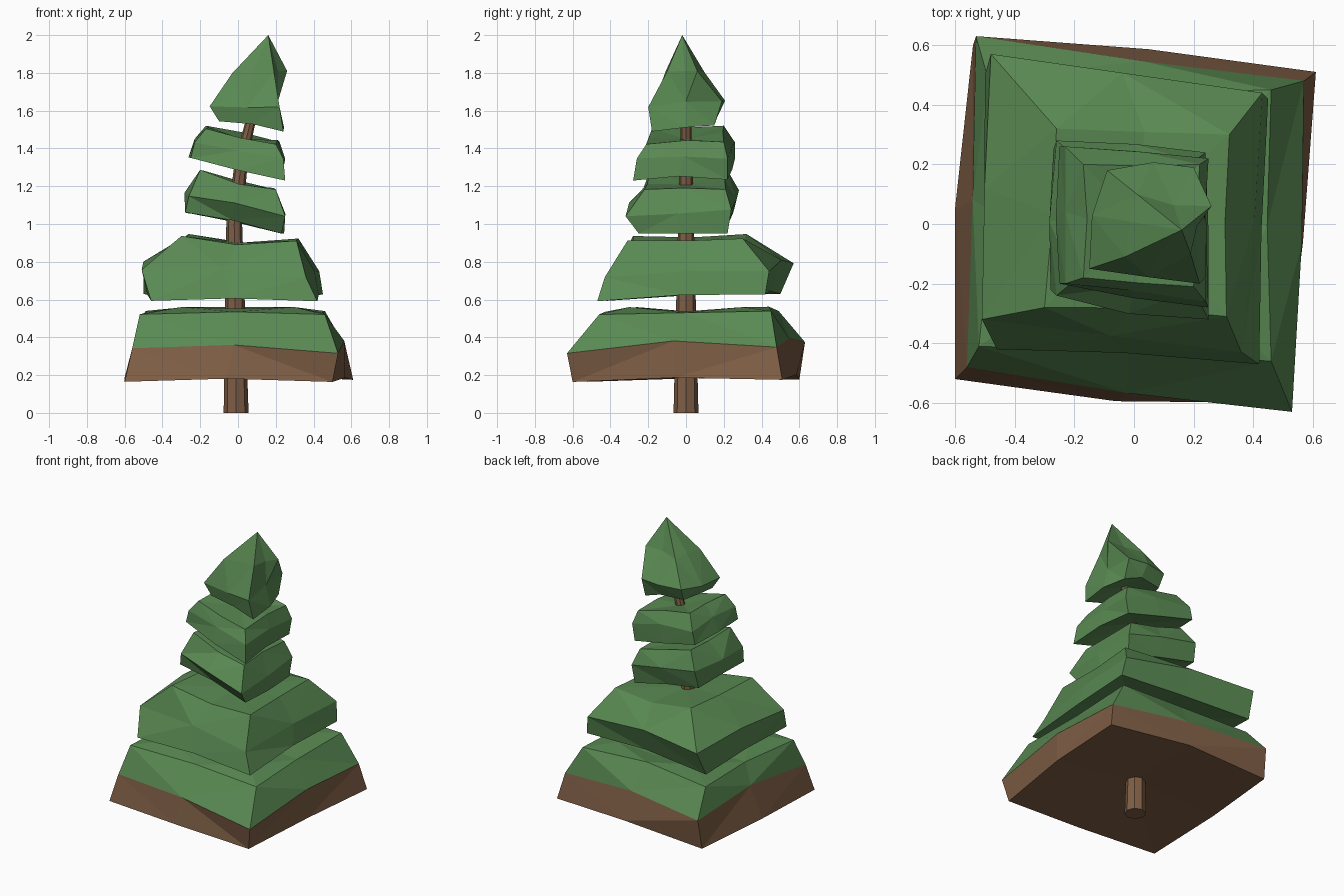
import bpy
import bmesh
import random
from mathutils import Vector

random.seed(4)

cube = bpy.data.objects.get("Cube")
if cube:
    bpy.data.objects.remove(cube, do_unlink=True)


def make_material(name, color):
    material = bpy.data.materials.new(name)
    material.use_nodes = True
    material.diffuse_color = color
    material.node_tree.nodes["Principled BSDF"].inputs["Base Color"].default_value = color
    return material


needle_green = make_material("needle green", (0.1, 0.25, 0.085, 1))
bark_brown = make_material("bark brown", (0.21, 0.112, 0.06, 1))


def outline(z, slope, corners, bulge=1.0, lift=0.0):
    """Tilted four-cornered loop with a mid-point on each side.
    Corners run front right, front left, back left, back right in model terms."""
    points = []
    for i, (x, y) in enumerate(corners):
        here = Vector((x, y, z + slope[0] * x + slope[1] * y))
        x2, y2 = corners[(i + 1) % len(corners)]
        mid = Vector(((x + x2) / 2 * bulge, (y + y2) / 2 * bulge, 0))
        mid.z = z + slope[0] * mid.x + slope[1] * mid.y + lift
        wobble = Vector([random.uniform(-1, 1) for _ in range(3)]) * 0.015
        points += [here, mid + wobble]
    return points


def skin(name, loops, bottom, top, materials, lower_index=0):
    """Join the loops, close both ends with a fan and facet the result."""
    bm = bmesh.new()
    rows = [[bm.verts.new(p) for p in loop] for loop in loops]
    count = len(rows[0])
    low, high = bm.verts.new(bottom), bm.verts.new(top)
    for i in range(count):
        j = (i + 1) % count
        bm.faces.new((low, rows[0][j], rows[0][i])).material_index = lower_index
        bm.faces.new((high, rows[-1][i], rows[-1][j]))
        for level, (a, b) in enumerate(zip(rows, rows[1:])):
            face = bm.faces.new((a[i], a[j], b[j], b[i]))
            face.material_index = lower_index if level == 0 else 0
    bmesh.ops.triangulate(bm, faces=bm.faces[:], quad_method="SHORT_EDGE")
    bmesh.ops.recalc_face_normals(bm, faces=bm.faces[:])
    mesh = bpy.data.meshes.new(name)
    bm.to_mesh(mesh)
    bm.free()
    for material in materials:
        mesh.materials.append(material)
    obj = bpy.data.objects.new(name, mesh)
    bpy.context.collection.objects.link(obj)
    return obj


# Lowest branches: brown skirt and underside, green above
skin("base_branches", [
    outline(0.17, (0, 0.01), [(-.6, -.52), (.5, -.6), (.61, .51), (-.54, .6)], 1.04, 0.02),
    outline(0.345, (-.02, .03), [(-.56, -.48), (.53, -.63), (.57, .48), (-.53, .63)], 1.0, 0.04),
    outline(0.53, (0, 0.02), [(-.52, -.41), (.46, -.46), (.46, .45), (-.49, .49)], 0.96, 0.01),
    outline(0.56, (0, 0), [(-.3, -.26), (.3, -.3), (.3, .3), (-.28, .3)], 0.9, -0.02),
], (0, 0, 0.23), (0, 0, 0.53), [needle_green, bark_brown], lower_index=1)

# Wide middle branches
skin("wide_branches", [
    outline(0.61, (0, 0.04), [(-.46, -.42), (.42, -.47), (.45, .42), (-.5, .5)], 0.98, 0.02),
    outline(0.75, (-.04, .04), [(-.51, -.32), (.36, -.43), (.43, .44), (-.48, .57)], 1.02, 0.03),
    outline(0.93, (-.04, .02), [(-.3, -.28), (.31, -.31), (.32, .3), (-.26, .32)], 0.95, -0.02),
], (0, 0, 0.7), (0, 0, 0.9), [needle_green])

# Narrow branches, drooping to one side
skin("narrow_branches", [
    outline(1.0, (-.22, 0), [(-.28, -.22), (.23, -.25), (.23, .22), (-.27, .25)], 1.02, 0.01),
    outline(1.11, (-.2, .06), [(-.26, -.24), (.25, -.32), (.24, .24), (-.26, .28)], 1.04, 0.01),
    outline(1.235, (-.26, 0), [(-.2, -.19), (.2, -.22), (.2, .21), (-.19, .22)], 0.95, -0.01),
], (0, 0, 1.05), (0, 0, 1.21), [needle_green])

# Upper branches
skin("upper_branches", [
    outline(1.29, (-.24, 0), [(-.25, -.2), (.25, -.28), (.23, .22), (-.25, .26)], 1.02, 0.01),
    outline(1.39, (-.18, 0), [(-.23, -.2), (.24, -.26), (.25, .22), (-.23, .26)], 1.02, 0.01),
    outline(1.475, (-.22, .04), [(-.17, -.18), (.2, -.21), (.22, .2), (-.17, .2)], 0.95, 0),
], (0, 0, 1.34), (0.02, 0, 1.45), [needle_green])

# Leaning pointed crown
skin("crown", [
    outline(1.54, (-.15, .08), [(-.1, -.14), (.24, -.18), (.2, .15), (-.08, .14)], 1.05, 0.02),
    outline(1.635, (0, .08), [(-.15, -.15), (.22, -.2), (.2, .19), (-.09, .18)], 1.05, 0.01),
    outline(1.8, (.04, 0), [(-.03, -.11), (.19, -.1), (.26, .06), (.01, .1)], 0.9, 0),
], (0.08, 0, 1.57), (0.16, -0.02, 2.0), [needle_green])

# Bent, tapering eight-sided trunk
trunk_path = [(-.01, 0, .066), (-.02, 1.0, .042), (.02, 1.35, .034), (.08, 1.6, .025)]
trunk_bm = bmesh.new()
trunk_loops = []
for x, z, radius in trunk_path:
    made = bmesh.ops.create_circle(trunk_bm, segments=8, radius=radius)["verts"]
    bmesh.ops.translate(trunk_bm, verts=made, vec=(x, 0, z))
    trunk_loops.append([v.co.copy() for v in made])
trunk_bm.free()
skin("trunk", trunk_loops, (-.01, 0, 0), (.08, 0, 1.6), [bark_brown])
